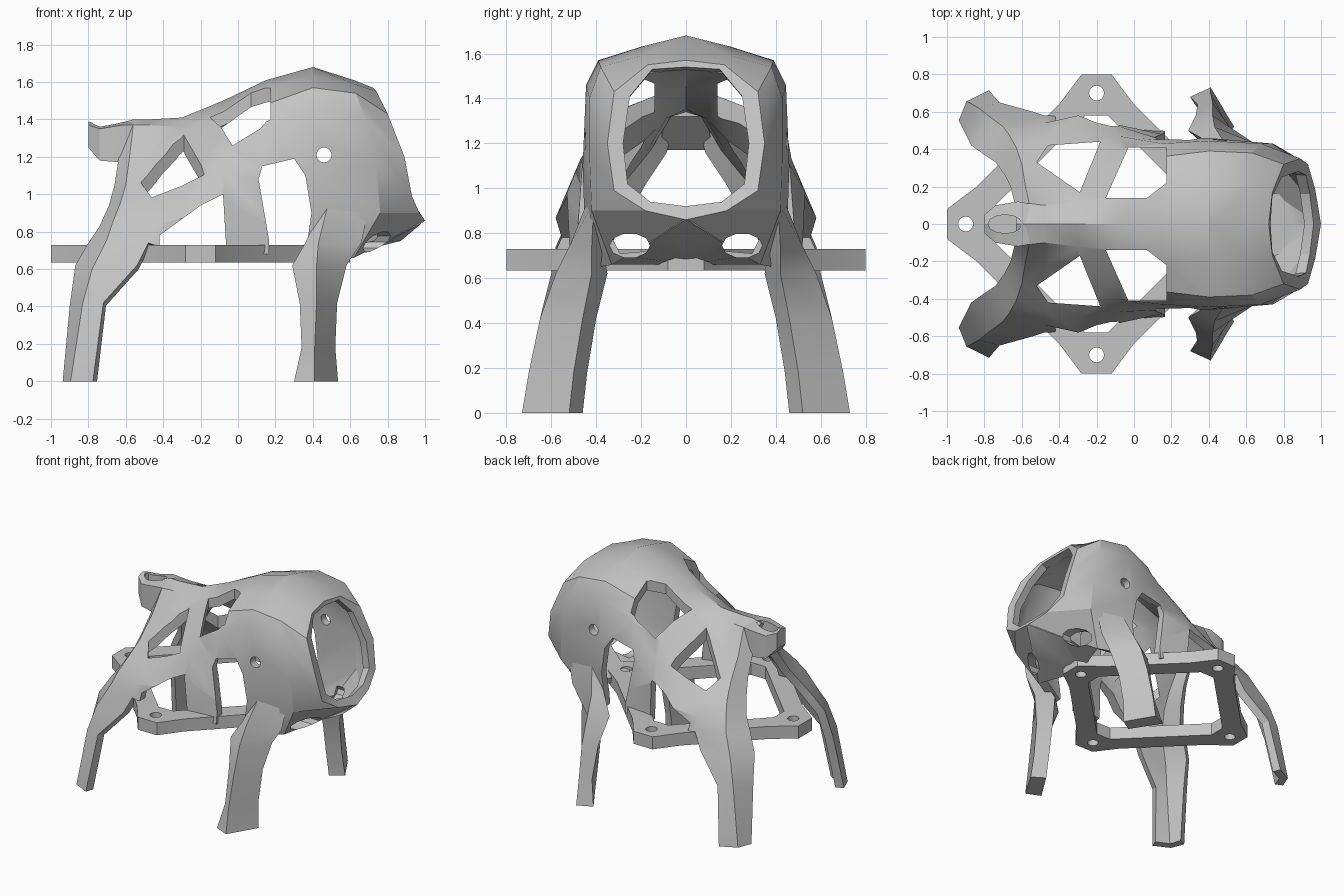
import bpy, bmesh, math

cube = bpy.data.objects.get("Cube")
if cube:
    bpy.data.objects.remove(cube, do_unlink=True)

grey = bpy.data.materials.new("warm_grey")
grey.use_nodes = True
grey.diffuse_color = (0.55, 0.55, 0.55, 1)
grey.node_tree.nodes["Principled BSDF"].inputs["Base Color"].default_value = grey.diffuse_color


def make_object(name, bm):
    mesh = bpy.data.meshes.new(name)
    bm.to_mesh(mesh)
    bm.free()
    mesh.materials.append(grey)
    obj = bpy.data.objects.new(name, mesh)
    bpy.context.collection.objects.link(obj)
    return obj


def add_skin(bm, rows, closed=False):
    """Grid of faces through rows of points; closed rows become a capped tube."""
    grid = [[bm.verts.new(p) for p in row] for row in rows]
    count = len(rows[0])
    for r, s in zip(grid, grid[1:]):
        for c in range(count if closed else count - 1):
            d = (c + 1) % count
            bm.faces.new((r[c], s[c], s[d], r[d]))
    if closed:
        bm.faces.new(grid[0])
        bm.faces.new(grid[-1])
        bmesh.ops.recalc_face_normals(bm, faces=bm.faces)


def skin_object(name, *patches, closed=False):
    """One object from several patches welded along shared points."""
    bm = bmesh.new()
    for rows in patches:
        add_skin(bm, rows, closed)
    bmesh.ops.remove_doubles(bm, verts=bm.verts, dist=0.001)
    return make_object(name, bm)


def prism(name, outline, axis, low, high):
    """Extrude a flat outline along one axis."""
    place = {"x": lambda a, b, h: (h, a, b),
             "y": lambda a, b, h: (a, h, b),
             "z": lambda a, b, h: (a, b, h)}[axis]
    rows = [[place(a, b, h) for a, b in outline] for h in (low, high)]
    return skin_object(name, rows, closed=True)


def disc(cx, cy, rx, ry, sides=16):
    steps = [math.tau * i / sides for i in range(sides)]
    return [(cx + rx * math.cos(t), cy + ry * math.sin(t)) for t in steps]


def finish(obj, thickness=0, mirror=False, cutters=()):
    """Mirror, thicken and cut a part, then keep the result as plain mesh."""
    if mirror:
        mod = obj.modifiers.new("mirror", "MIRROR")
        mod.use_axis = (False, True, False)
    if thickness:
        mod = obj.modifiers.new("thickness", "SOLIDIFY")
        mod.thickness = thickness
        mod.offset = -1
    for cutter in cutters:
        mod = obj.modifiers.new("cut", "BOOLEAN")
        mod.operation = "DIFFERENCE"
        mod.solver = "EXACT"
        mod.object = cutter
    graph = bpy.context.evaluated_depsgraph_get()
    graph.update()
    baked = bpy.data.meshes.new_from_object(obj.evaluated_get(graph))
    obj.modifiers.clear()
    obj.data = baked
    bpy.ops.object.select_all(action="DESELECT")
    obj.select_set(True)
    bpy.context.view_layer.objects.active = obj
    bpy.ops.object.shade_smooth_by_angle(angle=math.radians(28))


# Window cutters
rear_window = [(-.46, .42), (-.18, .44), (-.29, .17), (-.52, .33)]
upper_window = [(-.15, .14), (-.03, .41), (.175, .41), (.175, .22), (.07, .14)]
top_cuts = [prism("window_cutter", [(x, y * side) for x, y in shape], "z", 0.86, 2)
            for shape in (rear_window, upper_window) for side in (1, -1)]
low_window = [(-.42, .5), (-.42, .78), (-.2, .94), (-.08, 1), (-.05, .5)]
arch_window = [(.163, .5), (.165, .76), (.11, 1.08), (.13, 1.15), (.3, 1.19), (.36, 1.1), (.393, .9), (.37, .74), (.36, .5)]
side_cuts = [prism("side_cutter", outline, "y", low, low + 1)
             for outline in (arch_window, low_window, disc(.46, 1.21, .04, .04))
             for low in (-1.13, .13)]
eyelet_cuts = [prism("eyelet_cutter", disc(y, .745, .09, .055, 10), "x", 0.6, 1.1) for y in (.25, -.25)]
floor_cut = prism("floor_cutter", [(-2, -1), (2, -1), (2, 1), (-2, 1)], "z", -1, 0)

# Body shell: cross sections of the back, then the rounded hood and its rim
stations = {
    -.48: [(0, 1.4), (.1, 1.37), (.22, 1.2), (.36, 1.04), (.46, .93), (.54, .83), (.58, .74)],
    -.3: [(0, 1.41), (.12, 1.36), (.25, 1.23), (.4, 1.08), (.5, .97), (.58, .87), (.58, .68)],
    -.08: [(0, 1.5), (.14, 1.44), (.28, 1.36), (.4, 1.24), (.47, 1.13), (.53, .98), (.52, .68)],
    .15: [(0, 1.61), (.2, 1.57), (.36, 1.48), (.43, 1.35), (.46, 1.1), (.48, .85), (.5, .68)],
    .4: [(0, 1.68), (.2, 1.63), (.39, 1.57), (.445, 1.46), (.46, 1.1), (.45, .8), (.44, .64)],
}
hood_front = [
    [(.62, 0, 1.61), (.62, .2, 1.59), (.63, .38, 1.54), (.68, .43, 1.4), (.74, .43, 1.15), (.76, .42, .9), (.62, .33, .66)],
    [(.72, 0, 1.57), (.74, .17, 1.55), (.8, .32, 1.43), (.89, .35, 1.2), (.93, .32, .99), (.97, .18, .9), (1, 0, .86)],
    [(.73, 0, 1.54), (.74, .15, 1.53), (.79, .25, 1.41), (.88, .28, 1.2), (.92, .26, 1.02), (.94, .16, .94), (.96, 0, .92)],
]
body_rows = [[(x, y, z) for y, z in section] for x, section in stations.items()] + hood_front

# Rear legs: broad plates that continue the back edge of the shell down to the feet
inner_edge = [
    [(-.56, 0, 1.4), (-.63, 0, 1.38)],
    [(-.56, .11, 1.37), (-.63, .08, 1.34)],
    [(-.58, .2, 1.2), (-.64, .12, 1.18)],
    [(-.6, .32, 1.05), (-.66, .2, 1.05)],
    [(-.63, .41, .95), (-.69, .26, .94)],
    [(-.67, .48, .85), (-.74, .33, .83)],
    [(-.7, .52, .76), (-.8, .37, .74)],
]
leg_rows = [[outer] + rest for outer, rest in zip(body_rows[0], inner_edge)] + [
    [(-.54, .6, .62), (-.78, .58, .6), (-.87, .42, .62)],
    [(-.72, .65, .42), (-.83, .62, .42), (-.9, .48, .4)],
    [(-.78, .72, -.03), (-.9, .66, -.03), (-.94, .56, -.03)],
]
body = skin_object("shell_and_rear_legs", body_rows, leg_rows)
finish(body, 0.06, True, side_cuts + top_cuts + eyelet_cuts + [floor_cut])

# Chin joining the hood rim to the base frame
chin = skin_object("chin", [
    [(.62, .33, .66), (.5, 0, .66)],
    [(.81, .165, .755), (.87, 0, .75)],
    [(.99, .02, .85), (1, 0, .86)],
])
finish(chin, 0.05, True, eyelet_cuts)

# Front legs: flared box sections that merge into the hood wall
front_sections = {
    0: [(.41, .73), (.535, .52), (.44, .46), (.3, .68)],
    .18: [(.41, .7), (.52, .5), (.43, .44), (.34, .64)],
    .42: [(.42, .65), (.53, .46), (.43, .4), (.33, .58)],
    .62: [(.42, .58), (.58, .42), (.45, .35), (.29, .5)],
    .74: [(.43, .52), (.66, .42), (.55, .37), (.36, .46)],
    .94: [(.48, .44), (.7, .41), (.68, .39), (.45, .42)],
}
front_rows = [[(x, y, z) for x, y in section] for z, section in front_sections.items()]
front_legs = skin_object("front_legs", front_rows, closed=True)
finish(front_legs, mirror=True)

# Spine end with a small pocket on top
pocket = prism("pocket_cutter", disc(-.69, 0, .09, .05, 12), "z", 1.29, 1.5)
nub_rings = [[(x, -w, high - .02), (x, 0, high), (x, w, high - .02), (x, w, low), (x, -w, low)]
             for x, w, low, high in ((-.46, .09, 1.32, 1.39), (-.62, .12, 1.17, 1.39),
                                     (-.74, .1, 1.18, 1.37), (-.8, .05, 1.25, 1.39))]
nub = skin_object("spine_end", nub_rings, closed=True)
finish(nub, cutters=[pocket])


# Base frame: a turned square ring with four drilled tabs
def four_way(quarter):
    points = []
    for turn in range(4):
        for x, y in quarter:
            for _ in range(turn):
                x, y = -y, x
            points.append((x - .2, y))
    return points


opening = prism("opening_cutter", four_way([(.58, -.06), (.58, .06)]), "z", 0.5, 0.9)
holes = [prism("hole_cutter", disc(x, y, .04, .04), "z", 0.5, 0.9)
         for x, y in four_way([(.7, 0)])]
frame = prism("base_frame", four_way([(.8, -.08), (.8, .08), (.64, .2), (.42, .42), (.2, .64)]), "z", 0.635, 0.73)
finish(frame, cutters=[opening] + holes)

# Remove the cutters now that the parts are baked
for helper in top_cuts + side_cuts + eyelet_cuts + holes + [floor_cut, pocket, opening]:
    bpy.data.objects.remove(helper, do_unlink=True)
